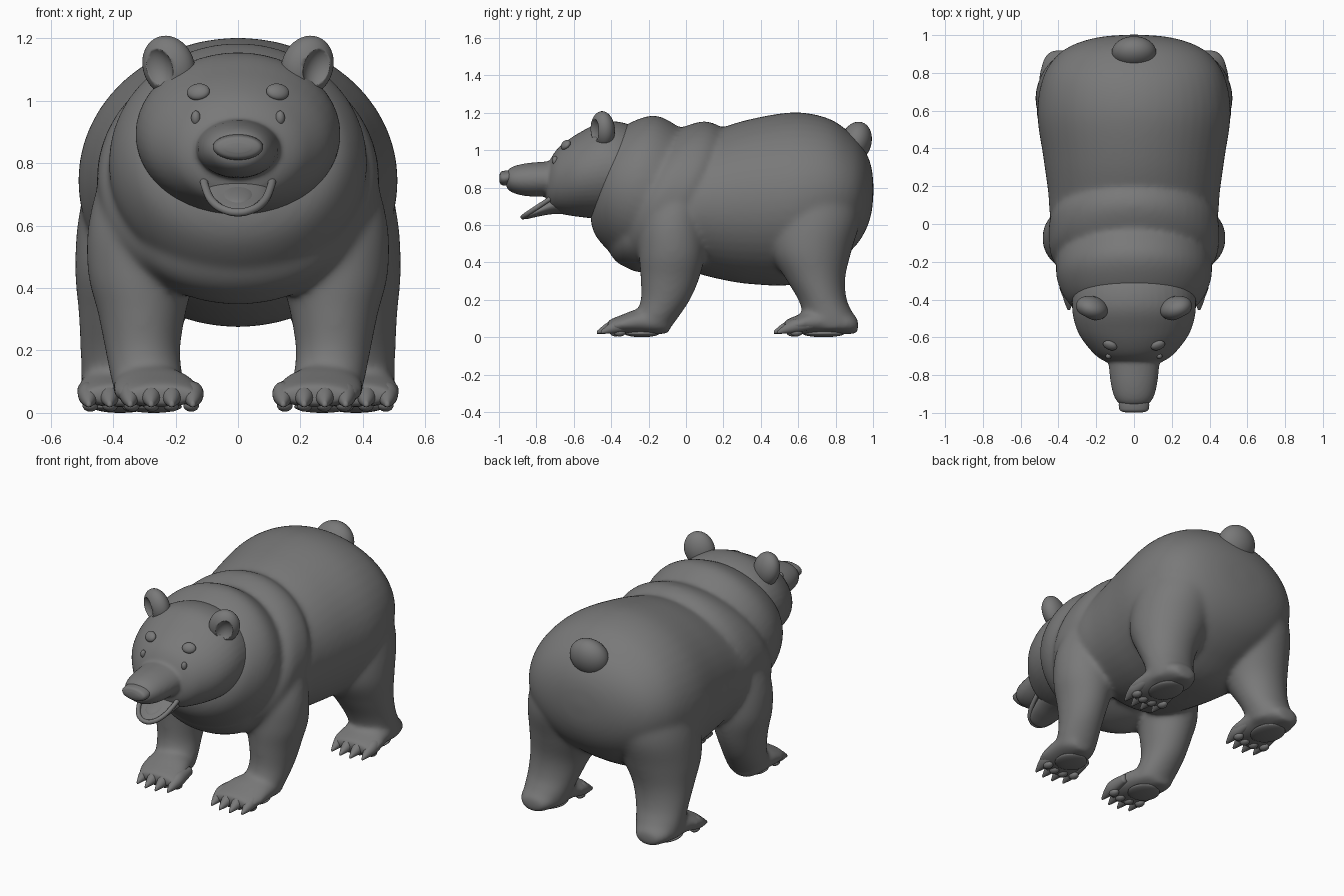
import bpy, bmesh, math
from mathutils import Vector, Matrix

if "Cube" in bpy.data.objects:
    bpy.data.objects.remove(bpy.data.objects["Cube"])

fur = bpy.data.materials.new('dark_grey')
fur.diffuse_color = (.19, .19, .19, 1)
fur.use_nodes = True
fur.node_tree.nodes["Principled BSDF"].inputs["Base Color"].default_value = fur.diffuse_color


def spline(secs, steps=6):
    # Catmull-Rom interpolation between cross-sections
    out, n = [], len(secs)
    for i in range(n - 1):
        p = [secs[max(0, min(n - 1, i + k))] for k in (-1, 0, 1, 2)]
        for j in range(steps):
            t = j / steps
            out.append([0.5 * (2 * b + (c - a) * t + (2 * a - 5 * b + 4 * c - d) * t * t
                               + (3 * b - a - 3 * c + d) * t ** 3) for a, b, c, d in zip(*p)])
    out.append(list(secs[-1]))
    return out


def loft(bm, secs, axis='Y', shear=0.0, side=1, n=48):
    # sections: (x, y, z, radius across, radius along the other axis)
    rings = []
    for x, y, z, a, b in spline(secs):
        ring = []
        for k in range(n):
            t = 2 * math.pi * k / n
            u, v = a * math.cos(t), b * math.sin(t)
            co = (x + u, y + shear * v, z + v) if axis == 'Y' else (x + u, y + v, z)
            ring.append(bm.verts.new((co[0] * side, co[1], co[2])))
        rings.append(ring)
    faces = [bm.faces.new((r[k], r[(k + 1) % n], q[(k + 1) % n], q[k]))
             for r, q in zip(rings, rings[1:]) for k in range(n)]
    for r in (rings[0], rings[-1]):
        faces += bmesh.ops.poke(bm, faces=[bm.faces.new(r)])['faces']
    bmesh.ops.recalc_face_normals(bm, faces=faces)


def ball(bm, c, r, rot=(0, 0, 0)):
    m = Matrix.Translation(c)
    for ang, ax in zip(rot, 'XYZ'):
        m = m @ Matrix.Rotation(ang, 4, ax)
    bmesh.ops.create_uvsphere(bm, u_segments=32, v_segments=20, radius=1,
                              matrix=m @ Matrix.Diagonal((*r, 1)))


def finish(name, bm, voxel=0, smooth=0):
    me = bpy.data.meshes.new(name)
    bm.to_mesh(me)
    bm.free()
    me.materials.append(fur)
    ob = bpy.data.objects.new(name, me)
    bpy.context.collection.objects.link(ob)
    for p in me.polygons:
        p.use_smooth = True
    if voxel:
        r = ob.modifiers.new('blend', 'REMESH')
        r.mode, r.voxel_size, r.use_smooth_shade = 'VOXEL', voxel, True
    if smooth:
        s = ob.modifiers.new('soften', 'SMOOTH')
        s.factor, s.iterations = 0.5, smooth
    return ob


TOES = (-0.1, -0.033, 0.033, 0.1)
FRONT, HIND = (.245, 0, .05, -.09), (.378, .945, .0, -.025)   # toe x, y shift, heel swing, heel y


def sole(bm, s, x, dy, swing, heel):
    secs = ((heel, .06, .06, .04), (heel - .06, .075, .108, .06), (-.25, .083, .13, .068),
            (-.35, .067, .143, .05), (-.42, .055, .12, .034))
    loft(bm, [(x + swing * (y + .41) / .3, y + dy, z, a, b) for y, z, a, b in secs], side=s)


def toes(bm, s, x, dy, swing, heel):
    for t in TOES:
        y = dy + abs(t) * .3 - .01
        loft(bm, [(x + t, y - .27, .072, .02, .025), (x + t, y - .37, .062, .035, .038),
                  (x + t, y - .425, .047, .026, .028), (x + t, y - .475, .026, .006, .008)], side=s, n=20)


def pads(bm, s, x, dy, swing, heel):
    ball(bm, (s * (x + swing * .5), dy - .2 + heel * .4, .02), (.09, .12 + heel * .3, .02))
    for t in TOES:
        ball(bm, (s * (x + t * .95), dy - .385 + abs(t) * .3, .024), (.025, .032, .02))


# rump and belly
bm = bmesh.new()
loft(bm, [(0, -.05, .7, .38, .3), (0, .02, .7, .44, .345), (0, .17, .712, .455, .4), (0, .35, .725, .48, .442),
          (0, .58, .742, .512, .46), (0, .76, .77, .487, .4), (0, .88, .775, .42, .315),
          (0, .95, .78, .32, .23), (0, .99, .785, .18, .13), (0, 1.003, .79, .02, .015)])
# shoulder band
loft(bm, [(0, -.27, .75, .25, .24), (0, -.24, .75, .36, .32), (0, -.17, .75, .435, .374), (0, -.07, .75, .452, .404),
          (0, .03, .75, .44, .372), (0, .09, .75, .36, .3), (0, .12, .75, .25, .2)], shear=.42)
# neck ruff and chest
loft(bm, [(0, -.02, .76, .2, .2), (0, -.06, .76, .33, .3), (0, -.15, .765, .4, .365), (0, -.27, .81, .412, .375),
          (0, -.38, .835, .37, .315), (0, -.44, .85, .3, .24), (0, -.47, .85, .15, .12)], shear=.28)
ball(bm, (0, -.25, .56), (.33, .17, .2), (-.5, 0, 0))
for s in (1, -1):
    # hind leg
    loft(bm, [(.2, .69, 1.0, .1, .1), (.23, .69, .9, .17, .18), (.25, .685, .76, .225, .24),
              (.275, .68, .62, .237, .25), (.302, .665, .46, .22, .22), (.335, .69, .32, .176, .162),
              (.355, .73, .2, .15, .13), (.37, .77, .1, .132, .135), (.375, .78, .04, .12, .12)], 'Z', side=s)
    sole(bm, s, *HIND)
    # front leg
    loft(bm, [(.24, -.0, .95, .08, .08), (.265, -.03, .82, .15, .13), (.292, -.07, .62, .185, .172),
              (.308, -.075, .45, .173, .176), (.308, -.085, .32, .141, .158), (.305, -.11, .2, .12, .132),
              (.29, -.16, .1, .115, .115), (.28, -.18, .04, .1, .09)], 'Z', side=s)
    sole(bm, s, *FRONT)
finish('body_and_legs', bm, .012, 22)

# toes and paw pads
for label, paw in (('front', FRONT), ('hind', HIND)):
    bm = bmesh.new()
    for s in (1, -1):
        toes(bm, s, *paw)
    finish(label + '_toes', bm)
    bm = bmesh.new()
    for s in (1, -1):
        pads(bm, s, *paw)
    finish(label + '_paw_pads', bm)

# head with muzzle
bm = bmesh.new()
loft(bm, [(0, -.2, .9, .2, .15), (0, -.3, .89, .305, .245), (0, -.44, .892, .328, .26),
          (0, -.57, .868, .298, .225), (0, -.67, .842, .228, .182), (0, -.72, .822, .168, .138),
          (0, -.745, .81, .1, .08), (0, -.75, .81, .01, .01)])
loft(bm, [(0, -.62, .85, .15, .1), (0, -.75, .845, .134, .094), (0, -.85, .842, .122, .088),
          (0, -.92, .842, .102, .072), (0, -.955, .842, .07, .048), (0, -.965, .842, .01, .01)])
finish('head', bm, .009, 6)

# lower jaw, tongue and lip
bm = bmesh.new()
loft(bm, [(0, -.62, .73, .12, .075), (0, -.71, .708, .108, .05), (0, -.79, .675, .09, .03),
          (0, -.85, .65, .06, .018), (0, -.875, .642, .01, .006)])
finish('lower_jaw', bm)
bm = bmesh.new()
ball(bm, (0, -.76, .705), (.055, .09, .018), (.42, 0, 0))
finish('tongue', bm)
cu = bpy.data.curves.new('lower_lip', 'CURVE')
cu.dimensions, cu.bevel_depth, cu.bevel_resolution = '3D', .013, 3
cu.materials.append(fur)
half = [(.112, -.69, .765), (.103, -.76, .718), (.077, -.83, .672), (.042, -.862, .65)]
pts = half + [(0, -.872, .642)] + [(-x, y, z) for x, y, z in reversed(half)]
sp = cu.splines.new('BEZIER')
sp.bezier_points.add(len(pts) - 1)
for b, p in zip(sp.bezier_points, pts):
    b.co = p
    b.handle_left_type = b.handle_right_type = 'AUTO'
bpy.context.collection.objects.link(bpy.data.objects.new('lower_lip', cu))

# nose
bm = bmesh.new()
loft(bm, [(0, -.925, .862, .06, .025), (0, -.94, .855, .078, .037), (0, -.97, .85, .08, .04),
          (0, -.99, .85, .07, .033), (0, -.998, .849, .04, .015)])
finish('nose', bm)

# eyes, brows and ears
for s, label in ((1, 'left'), (-1, 'right')):
    bm = bmesh.new()
    ball(bm, (s * .135, -.7, .945), (.015, .016, .023))
    finish(label + '_eye', bm)
    bm = bmesh.new()
    ball(bm, (s * .127, -.643, 1.028), (.038, .02, .03), (-.6, -s * .2, s * .3))
    finish(label + '_brow', bm)
    bm = bmesh.new()
    tilt = (0, s * .35, s * .35)
    ball(bm, (s * .222, -.445, 1.11), (.085, .062, .1), tilt)
    ear = finish(label + '_ear', bm)
    bm = bmesh.new()
    ball(bm, (s * .265, -.515, 1.105), (.055, .055, .075), tilt)
    cut = finish(label + '_ear_cutter', bm)
    cut.hide_render = True
    cut.hide_set(True)
    b = ear.modifiers.new('hollow', 'BOOLEAN')
    b.operation, b.object = 'DIFFERENCE', cut

# tail
bm = bmesh.new()
ball(bm, (0, .908, 1.042), (.118, .083, .112), (-.3, 0, 0))
finish('tail', bm)
